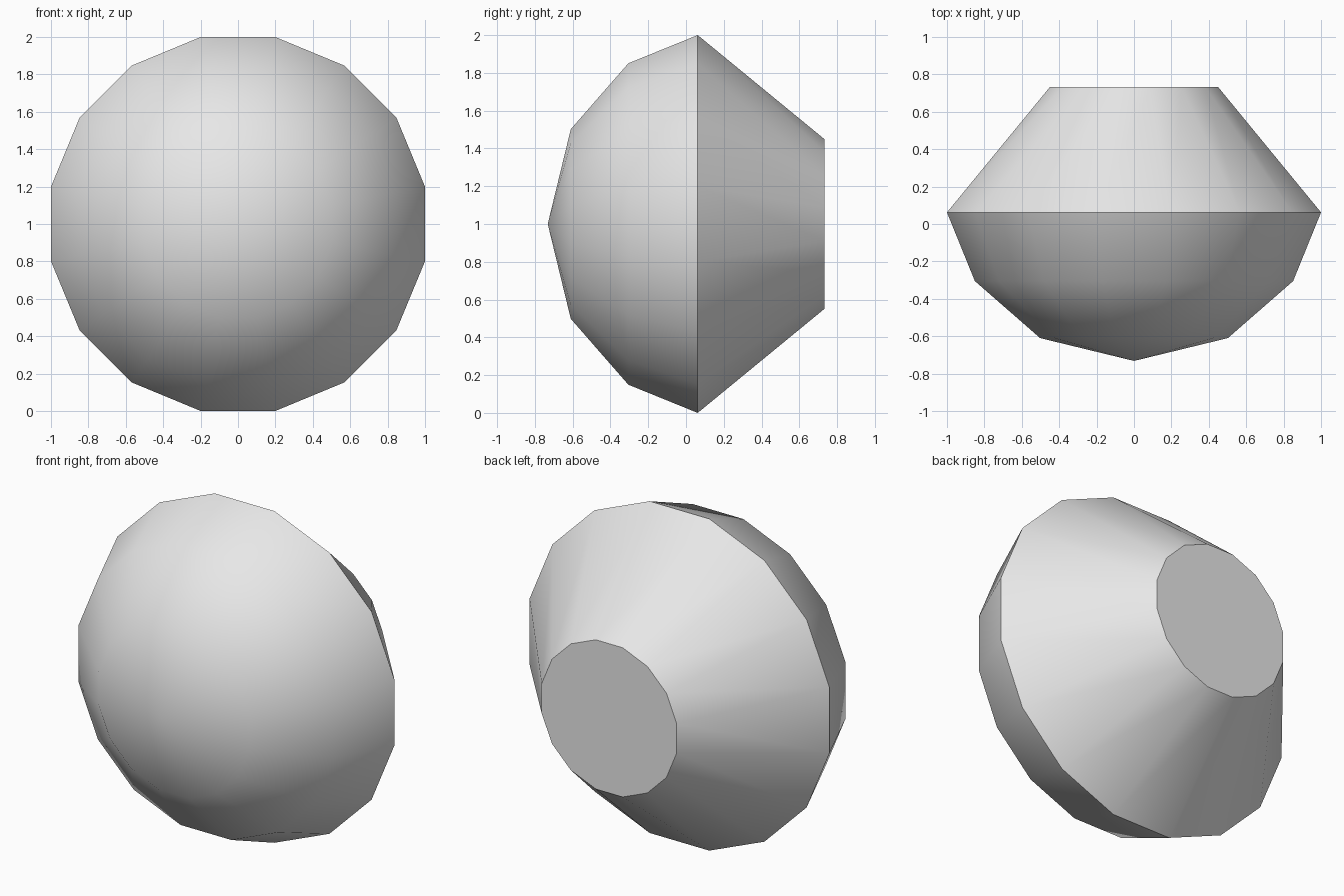
import bpy, bmesh, math

if "Cube" in bpy.data.objects:
    bpy.data.objects.remove(bpy.data.objects["Cube"])

SIDES = 16
FLAT = math.cos(math.pi / SIDES)   # flat sides face the axes

# Profile from the rear cap to the front ring: (y, half width across flats)
PROFILE = [(0.732, 0.45), (0.062, 1.0), (-0.305, 0.851), (-0.61, 0.502)]
TIP_Y = -0.732

grey = bpy.data.materials.new("light grey")
grey.diffuse_color = (0.8, 0.8, 0.8, 1)
grey.use_nodes = True
grey.node_tree.nodes["Principled BSDF"].inputs["Base Color"].default_value = grey.diffuse_color

bm = bmesh.new()


def ring(y, half):
    r = half / FLAT
    angles = [(i + 0.5) * math.tau / SIDES for i in range(SIDES)]
    return [bm.verts.new((r * math.cos(a), y, 1 + r * math.sin(a))) for a in angles]


rings = [ring(y, h) for y, h in PROFILE]

# Tapered back and domed front bands
for a, b in zip(rings, rings[1:]):
    for i in range(SIDES):
        j = (i + 1) % SIDES
        bm.faces.new((a[i], a[j], b[j], b[i]))

# Flat rear cap
bm.faces.new(rings[0])

# Shallow pointed front
tip = bm.verts.new((0, TIP_Y, 1))
for i in range(SIDES):
    bm.faces.new((rings[-1][i], rings[-1][(i + 1) % SIDES], tip))

bmesh.ops.recalc_face_normals(bm, faces=bm.faces)
mesh = bpy.data.meshes.new("domed_knob")
bm.to_mesh(mesh)
bm.free()
mesh.materials.append(grey)

knob = bpy.data.objects.new("domed_knob", mesh)
bpy.context.collection.objects.link(knob)

# Smooth dome and taper, sharp rim and cap
bpy.context.view_layer.objects.active = knob
knob.select_set(True)
bpy.ops.object.shade_smooth_by_angle(angle=math.radians(40))
